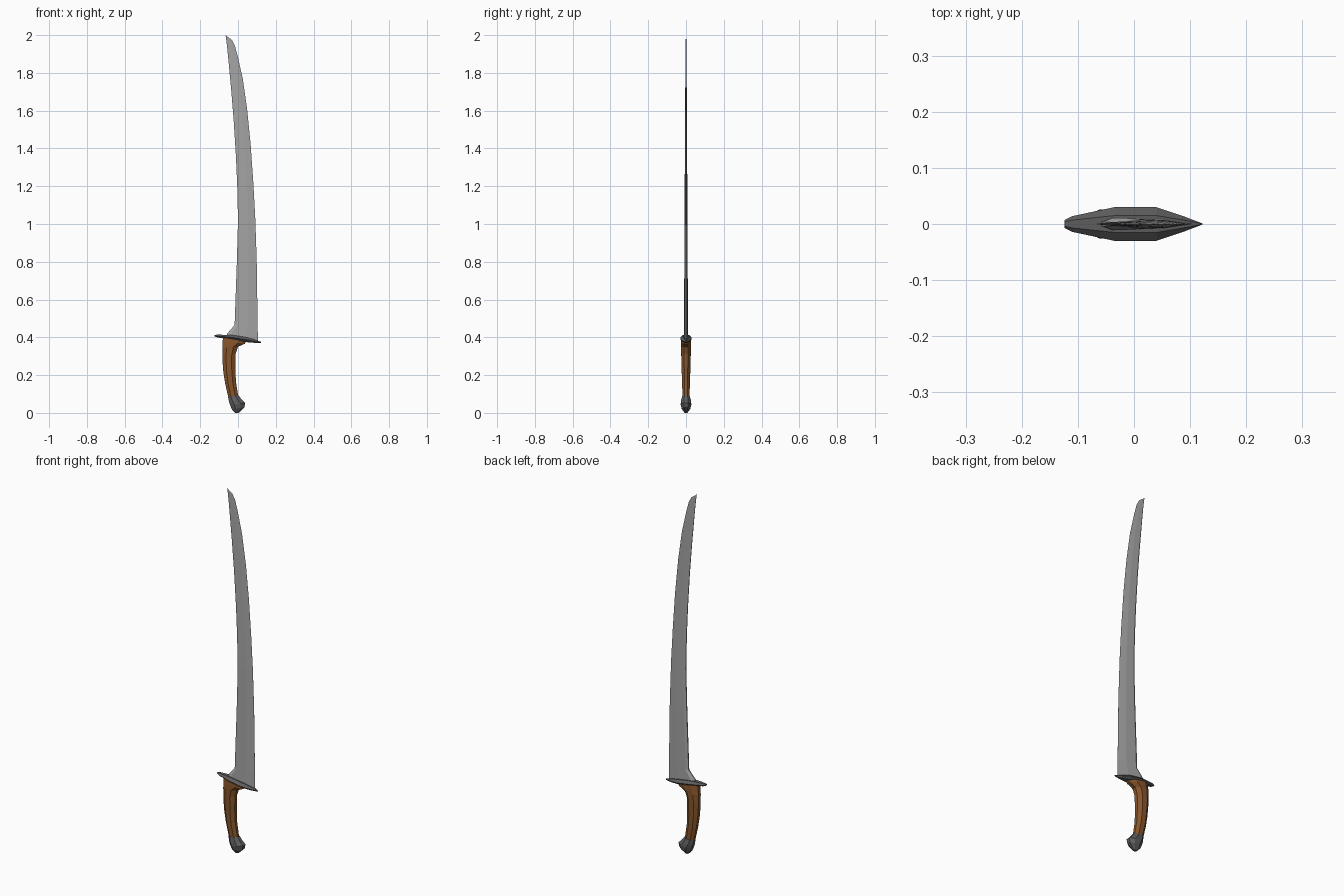
import bpy, bmesh

def material(name, rgb):
    m = bpy.data.materials.new(name)
    m.diffuse_color = (*rgb, 1)
    return m

def loft(name, rings, mat=None):
    """Skin equal-length rings of points and cap both ends."""
    bm = bmesh.new()
    vs = [[bm.verts.new(p) for p in r] for r in rings]
    n = len(vs[0])
    for a, b in zip(vs, vs[1:]):
        for i in range(n):
            j = (i + 1) % n
            bm.faces.new((a[i], a[j], b[j], b[i]))
    bm.faces.new(vs[0])
    bm.faces.new(vs[-1])
    bmesh.ops.remove_doubles(bm, verts=bm.verts, dist=0.0003)
    bmesh.ops.recalc_face_normals(bm, faces=bm.faces)
    me = bpy.data.meshes.new(name)
    bm.to_mesh(me)
    bm.free()
    ob = bpy.data.objects.new(name, me)
    bpy.context.collection.objects.link(ob)
    if mat:
        me.materials.append(mat)

def section_rings(stations, section):
    """Stations: left x, z, right x, z, half thickness; section: (t across, y factor)."""
    return [[(lx + (rx - lx) * t, h * w, lz + (rz - lz) * t) for t, w in section]
            for lx, lz, rx, rz, h in stations]

wood = material("wood", (0.25, 0.095, 0.025))
dark = material("dark_steel", (0.11, 0.11, 0.11))
steel = material("steel", (0.38, 0.38, 0.38))

# Blade: bevelled spine on the left, sharp edge on the right
blade_section = [(0, -0.3), (0.12, -1), (0.6, -0.75), (1, -0.02),
                 (1, 0.02), (0.6, 0.75), (0.12, 1), (0, 0.3)]
blade = [
    (-0.060, 0.400, 0.105, 0.375, 0.011),
    (-0.057, 0.420, 0.105, 0.400, 0.011),
    (-0.018, 0.465, 0.104, 0.465, 0.010),
    (-0.006, 0.800, 0.099, 0.810, 0.009),
    (0.000, 1.020, 0.091, 1.040, 0.008),
    (-0.004, 1.200, 0.081, 1.220, 0.007),
    (-0.011, 1.360, 0.067, 1.420, 0.006),
    (-0.023, 1.550, 0.048, 1.610, 0.005),
    (-0.036, 1.710, 0.025, 1.770, 0.004),
    (-0.050, 1.860, -0.002, 1.890, 0.003),
    (-0.057, 1.930, -0.017, 1.945, 0.002),
    (-0.062, 1.973, -0.033, 1.975, 0.0015),
    (-0.066, 2.000, -0.060, 1.995, 0.0008),
]
loft("blade", section_rings(blade, blade_section), steel)

# Guard: slim tilted plate, wide in the middle and pointed at the edge side
guard = [  # x, centre z, half width, half thickness
    (-0.124, 0.409, 0.007, 0.004), (-0.110, 0.407, 0.014, 0.007),
    (-0.035, 0.400, 0.030, 0.013), (0.040, 0.388, 0.030, 0.013),
    (0.085, 0.380, 0.015, 0.009), (0.122, 0.374, 0.001, 0.003)]
guard_section = [(-1, 0), (-0.5, -1), (0.5, -1), (1, 0), (0.5, 1), (-0.5, 1)]
loft("guard", [[(x, w * a, z + h * b) for a, b in guard_section]
               for x, z, w, h in guard], dark)

# Grip: curved eight-sided handle flaring under the guard
octagon = [(0, -0.4), (0.27, -1), (0.7, -1), (1, -0.4),
           (1, 0.4), (0.7, 1), (0.27, 1), (0, 0.4)]
grip = [
    (-0.080, 0.400, 0.042, 0.378, 0.025),
    (-0.081, 0.382, 0.036, 0.366, 0.026),
    (-0.083, 0.345, 0.000, 0.350, 0.026),
    (-0.083, 0.285, -0.012, 0.315, 0.025),
    (-0.078, 0.220, -0.014, 0.235, 0.023),
    (-0.069, 0.160, -0.011, 0.165, 0.021),
    (-0.050, 0.075, 0.002, 0.085, 0.018),
]
loft("grip", section_rings(grip, octagon), wood)

# Pommel: faceted cap hooked towards the edge side
pommel = [
    (-0.053, 0.085, 0.004, 0.092, 0.020),
    (-0.047, 0.058, 0.020, 0.070, 0.026),
    (-0.041, 0.040, 0.038, 0.053, 0.028),
    (-0.032, 0.018, 0.034, 0.029, 0.023),
    (-0.018, 0.002, 0.008, 0.004, 0.009),
    (-0.014, 0.000, 0.003, 0.000, 0.007),
]
loft("pommel", section_rings(pommel, octagon), dark)
